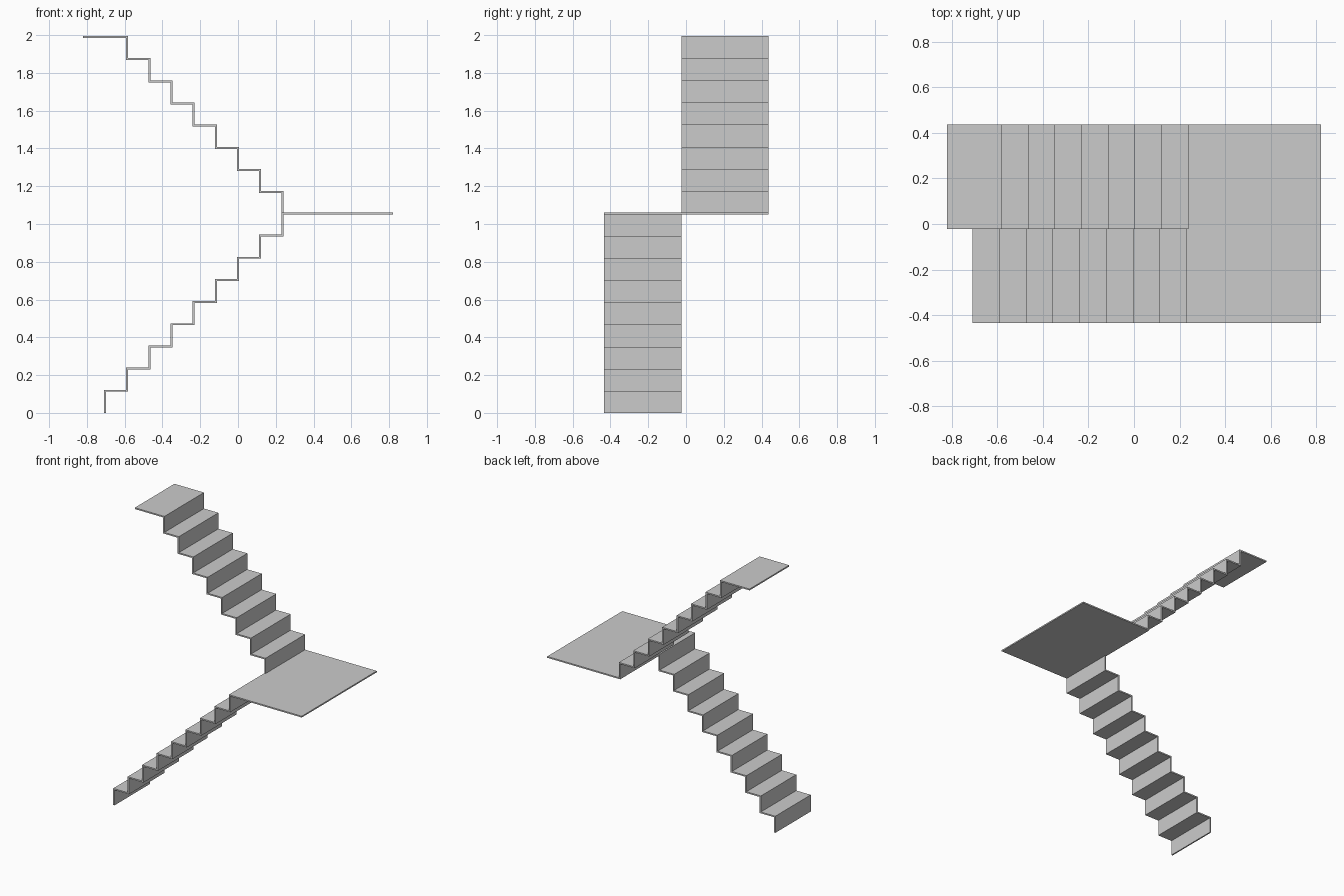
import bpy, bmesh

if "Cube" in bpy.data.objects:
    bpy.data.objects.remove(bpy.data.objects["Cube"])

S = 0.11735            # step rise and run
T = 0.01               # plate thickness
Y0, YM, Y1 = -0.434, -0.023, 0.436


def solid_strip(name, outline, ya, yb):
    """Extrude a closed x-z outline from ya to yb."""
    bm = bmesh.new()
    face = bm.faces.new([bm.verts.new((x, ya, z)) for x, z in outline])
    ext = bmesh.ops.extrude_face_region(bm, geom=[face])
    verts = [g for g in ext["geom"] if isinstance(g, bmesh.types.BMVert)]
    bmesh.ops.translate(bm, verts=verts, vec=(0, yb - ya, 0))
    bmesh.ops.recalc_face_normals(bm, faces=bm.faces)
    me = bpy.data.meshes.new(name)
    bm.to_mesh(me)
    bm.free()
    ob = bpy.data.objects.new(name, me)
    bpy.context.collection.objects.link(ob)
    return ob


def flight(name, x0, z0, dx, risers, last_run, ya, yb):
    """Folded plate stair climbing towards dx (+1 or -1)."""
    h = T / 2
    top, under = [(x0 - dx * h, z0)], [(x0 + dx * h, z0)]
    for i in range(risers):
        x, z = x0 + dx * i * S, z0 + (i + 1) * S
        end = x + dx * (last_run if i == risers - 1 else S)
        last = i == risers - 1
        top += [(x - dx * h, z + h), (end - dx * (0 if last else h), z + h)]
        under += [(x + dx * h, z - h), (end + dx * (0 if last else h), z - h)]
    return solid_strip(name, top + under[::-1], ya, yb)


# Lower flight, ending under the landing edge
flight("lower_flight", -6 * S, 0, 1, 9, T / 2, Y0, YM)

# Half landing across both flights
z = 9 * S
solid_strip("landing", [(2 * S, z - T / 2), (7 * S, z - T / 2),
                        (7 * S, z + T / 2), (2 * S, z + T / 2)], Y0, Y1)

# Upper flight returning over the landing, with the top platform
flight("upper_flight", 2 * S, z - T / 2, -1, 8, 2 * S, YM, Y1)
# The upper flight starts at the landing underside; its treads sit half a plate low
bpy.data.objects["upper_flight"].location.z = T / 2 - T / 2
